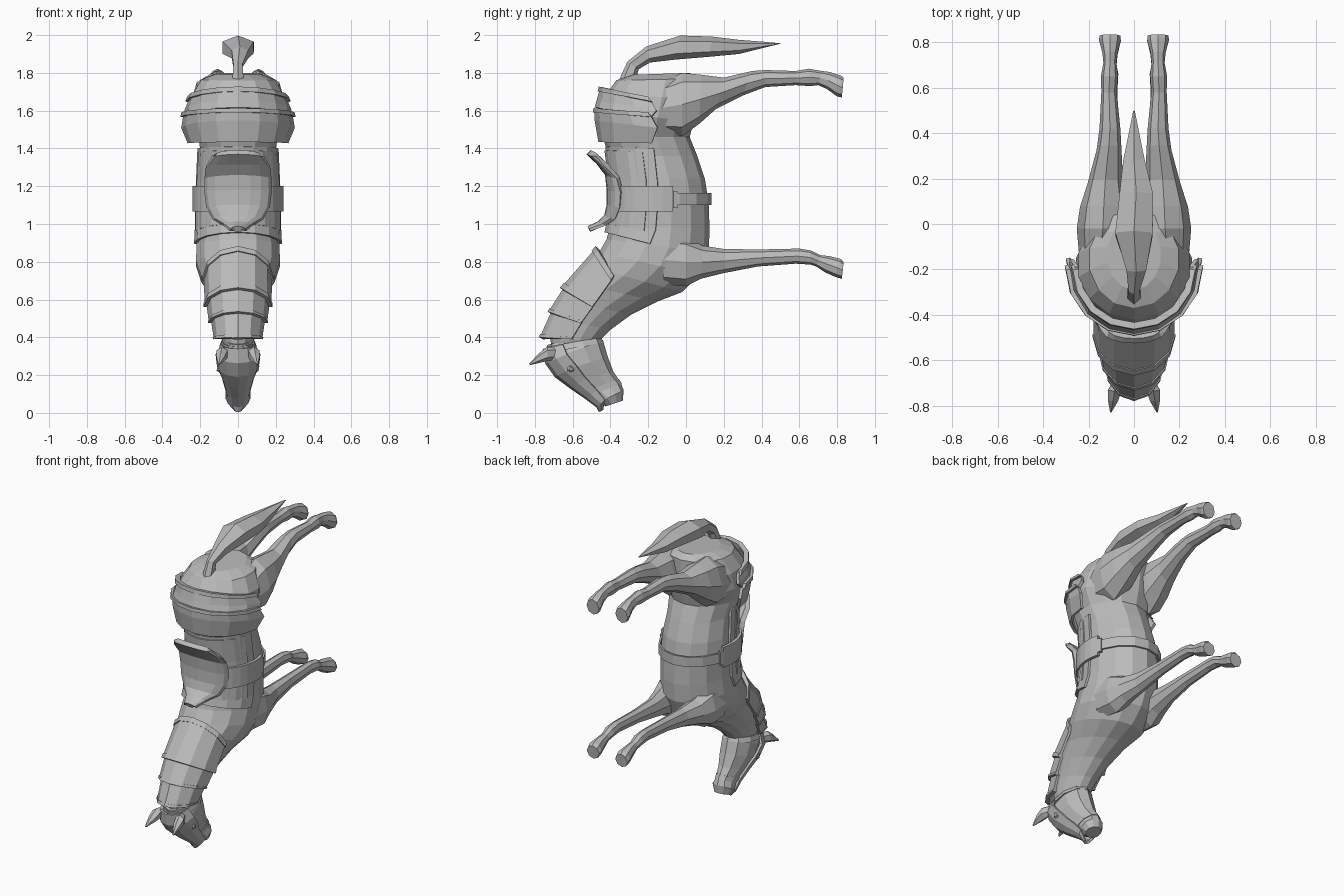
import bpy, bmesh, math
from mathutils import Vector

grey = bpy.data.materials.new("stone grey")
grey.diffuse_color = (0.5, 0.5, 0.5, 1)


def finish(name, bm):
    bmesh.ops.recalc_face_normals(bm, faces=bm.faces[:])
    me = bpy.data.meshes.new(name)
    bm.to_mesh(me)
    bm.free()
    me.materials.append(grey)
    ob = bpy.data.objects.new(name, me)
    bpy.context.collection.objects.link(ob)
    return ob


def loft(name, rings, n=12, power=1.0, sx=1):
    """Closed tube; each ring = (back y, z, belly y, z, half width, centre x)."""
    bm = bmesh.new()
    loops = []
    for ay, az, by, bz, w, cx in rings:
        mid = Vector((cx, (ay + by) / 2, (az + bz) / 2))
        half = Vector((0, (ay - by) / 2, (az - bz) / 2))
        loop = []
        for i in range(n):
            t = math.tau * i / n
            c, s = math.cos(t), math.sin(t)
            c = math.copysign(abs(c) ** power, c)
            s = math.copysign(abs(s) ** power, s)
            p = mid + half * c + Vector((w * s, 0, 0))
            loop.append(bm.verts.new((p.x * sx, p.y, p.z)))
        loops.append(loop)
    for a, b in zip(loops, loops[1:]):
        for i in range(n):
            j = (i + 1) % n
            bm.faces.new((a[i], a[j], b[j], b[i]))
    bm.faces.new(loops[0])
    bm.faces.new(loops[-1])
    return finish(name, bm)


def plate(name, rows, thick=0.018, a0=-90, a1=90, n=8):
    """Curved shell; each row = (spine y, z, edge y, z, half width)."""
    bm = bmesh.new()
    grid = []
    for sy, sz, ey, ez, w in rows:
        row = []
        for i in range(n + 1):
            t = math.radians(a0 + (a1 - a0) * i / n)
            k = 1 - math.cos(t)
            row.append(bm.verts.new((w * math.sin(t), sy + (ey - sy) * k, sz + (ez - sz) * k)))
        grid.append(row)
    for a, b in zip(grid, grid[1:]):
        for i in range(n):
            bm.faces.new((a[i], a[i + 1], b[i + 1], b[i]))
    ob = finish(name, bm)
    mod = ob.modifiers.new("thickness", 'SOLIDIFY')
    mod.thickness = thick
    mod.offset = 0
    return ob


# Torso and neck, rump to throat
loft("body", [
    (-.29, 1.79, .02, 1.80, .12, 0), (-.37, 1.76, .06, 1.77, .20, 0),
    (-.42, 1.69, .06, 1.66, .25, 0), (-.45, 1.60, .04, 1.54, .262, 0),
    (-.44, 1.46, .02, 1.46, .215, 0), (-.41, 1.36, .06, 1.36, .20, 0),
    (-.39, 1.24, .10, 1.24, .21, 0), (-.385, 1.12, .12, 1.11, .217, 0),
    (-.40, 1.00, .125, .97, .215, 0), (-.42, .92, .12, .85, .225, 0),
    (-.46, .85, .07, .73, .228, 0), (-.53, .78, -.02, .64, .20, 0),
    (-.60, .69, -.15, .59, .155, 0), (-.66, .60, -.29, .52, .125, 0),
    (-.70, .50, -.40, .44, .10, 0), (-.72, .40, -.46, .38, .088, 0),
    (-.71, .34, -.50, .33, .07, 0)], n=14)

# Head, poll to muzzle
loft("head", [
    (-.735, .36, -.50, .41, .07, 0), (-.725, .28, -.44, .385, .10, 0),
    (-.68, .21, -.415, .30, .098, 0), (-.60, .155, -.385, .22, .075, 0),
    (-.52, .10, -.345, .16, .057, 0), (-.46, .055, -.33, .12, .07, 0),
    (-.425, .035, -.335, .065, .05, 0)], n=10)

# Face guard with a pointed tip, and bridle bands
plate("face_guard", [
    (-.75, .34, -.65, .36, .085), (-.74, .265, -.63, .31, .112),
    (-.69, .195, -.58, .25, .105), (-.61, .135, -.53, .185, .078),
    (-.53, .08, -.47, .12, .06), (-.47, .035, -.43, .07, .055),
    (-.455, .008, -.44, .02, .015)], thick=.014, n=6)
loft("noseband", [(-.545, .11, -.355, .18, .065, 0), (-.515, .088, -.34, .155, .063, 0)], n=10)
loft("throat_band", [(-.74, .35, -.45, .40, .092, 0), (-.735, .315, -.435, .375, .104, 0)], n=10)

for side, sx in (("right", 1), ("left", -1)):
    # Ears and eyes
    loft("ear_" + side, [
        (-.69, .35, -.69, .28, .022, .072), (-.735, .35, -.73, .275, .034, .085),
        (-.78, .315, -.775, .265, .026, .092), (-.83, .26, -.825, .253, .004, .102)], n=6, sx=sx)
    bm = bmesh.new()
    bmesh.ops.create_icosphere(bm, subdivisions=1, radius=.026)
    bmesh.ops.translate(bm, verts=bm.verts[:], vec=(.09 * sx, -.61, .235))
    finish("eye_" + side, bm)

    # Hind leg, thigh to hoof
    loft("hind_leg_" + side, [
        (-.16, 1.74, -.16, 1.48, .09, .15), (-.02, 1.80, -.02, 1.465, .115, .137),
        (.08, 1.79, .07, 1.53, .105, .133), (.20, 1.775, .16, 1.61, .078, .126),
        (.35, 1.81, .30, 1.68, .055, .11), (.42, 1.815, .42, 1.725, .046, .106),
        (.58, 1.81, .58, 1.735, .034, .11), (.65, 1.822, .66, 1.73, .037, .108),
        (.72, 1.81, .70, 1.735, .029, .106), (.76, 1.805, .745, 1.715, .033, .106),
        (.82, 1.785, .80, 1.675, .048, .106), (.835, 1.775, .825, 1.67, .046, .106)], n=8, sx=sx)

    # Front leg, shoulder to hoof
    loft("front_leg_" + side, [
        (-.12, .94, -.12, .68, .075, .145), (.0, .93, .0, .67, .085, .135),
        (.09, .885, .08, .71, .07, .125), (.20, .868, .20, .74, .05, .11),
        (.38, .865, .38, .775, .038, .105), (.60, .87, .58, .79, .032, .105),
        (.66, .86, .66, .785, .036, .105), (.71, .835, .69, .775, .028, .105),
        (.76, .83, .735, .745, .033, .105), (.82, .815, .79, .72, .047, .105),
        (.835, .80, .825, .71, .045, .105)], n=8, sx=sx)

    # Side flap of the girth
    plate("girth_flap_" + side, [
        (-.41, 1.20, -.15, 1.20, .232), (-.41, 1.065, -.15, 1.065, .232)],
        .02, 38 * sx, 108 * sx, 6)
    plate("girth_flap_tip_" + side, [
        (-.41, 1.175, -.15, 1.175, .232), (-.41, 1.085, -.15, 1.085, .232)],
        .02, 108 * sx, 113 * sx, 1)

# Belly strap
plate("girth_strap", [
    (.13, 1.165, -.14, 1.165, .227), (.13, 1.10, -.14, 1.10, .227)], .012)

# Tail: thin dock, then a fanned leaf of hair
loft("tail", [
    (-.36, 1.75, -.27, 1.75, .035, 0), (-.31, 1.86, -.25, 1.82, .028, 0),
    (-.21, 1.94, -.19, 1.855, .05, .01), (-.03, 1.998, -.06, 1.87, .095, .0),
    (.14, 1.992, .12, 1.885, .085, .01), (.28, 1.975, .28, 1.90, .055, 0),
    (.41, 1.965, .40, 1.93, .025, 0), (.50, 1.957, .495, 1.953, .004, 0)], n=6)

# Rump armour: two bands with raised rims
plate("rump_plate_upper", [
    (-.445, 1.72, -.19, 1.66, .25), (-.465, 1.65, -.155, 1.60, .275),
    (-.475, 1.615, -.19, 1.56, .28)])
plate("rump_plate_lower", [
    (-.475, 1.605, -.19, 1.58, .28), (-.475, 1.55, -.15, 1.51, .292),
    (-.455, 1.435, -.18, 1.43, .258)])
plate("rump_rim_upper", [
    (-.448, 1.725, -.20, 1.67, .255), (-.453, 1.70, -.18, 1.645, .265)], .03)
plate("rump_rim_lower", [
    (-.475, 1.612, -.20, 1.59, .285), (-.478, 1.59, -.18, 1.565, .291)], .03)

# Saddle blanket in two layers
plate("blanket", [
    (-.42, 1.41, -.17, 1.40, .208), (-.40, 1.24, -.15, 1.22, .216),
    (-.395, 1.12, -.15, 1.10, .222), (-.415, 1.00, -.16, .97, .222),
    (-.425, .955, -.19, .895, .226)], .014)
plate("blanket_panel", [
    (-.425, 1.39, -.16, 1.38, .21), (-.405, 1.24, -.14, 1.22, .22),
    (-.40, 1.12, -.14, 1.10, .225), (-.42, 1.00, -.15, .95, .226)], .014, -75, 75)

# Saddle: raised cantle, seat, pommel
plate("saddle", [
    (-.515, 1.38, -.47, 1.36, .125), (-.46, 1.325, -.42, 1.31, .16),
    (-.415, 1.265, -.36, 1.245, .165), (-.405, 1.18, -.34, 1.17, .165),
    (-.405, 1.10, -.345, 1.09, .155), (-.42, 1.04, -.37, 1.03, .12),
    (-.46, 1.00, -.42, 1.00, .065), (-.515, .975, -.50, .965, .03)], .03)

# Neck armour: overlapping plates along the crest, each with a rim
crest = [(-.475, .865, -.385, .715, .172), (-.64, .66, -.49, .565, .158),
         (-.705, .535, -.55, .48, .134), (-.75, .40, -.60, .395, .108)]
for i, (a, b) in enumerate(zip(crest, crest[1:])):
    flare = (b[0] - .018, b[1] - .005, b[2] - .005, b[3] - .005, b[4] + .012)
    plate(f"neck_plate_{i + 1}", [a, flare], .016, n=6)
    rim = [p + (q - p) * .12 for p, q in zip(flare, a)]
    plate(f"neck_rim_{i + 1}", [rim, flare], .026, n=6)
plate("neck_collar_rim", [
    (-.47, .875, -.38, .725, .175), (-.49, .85, -.395, .70, .175)], .026, n=6)
